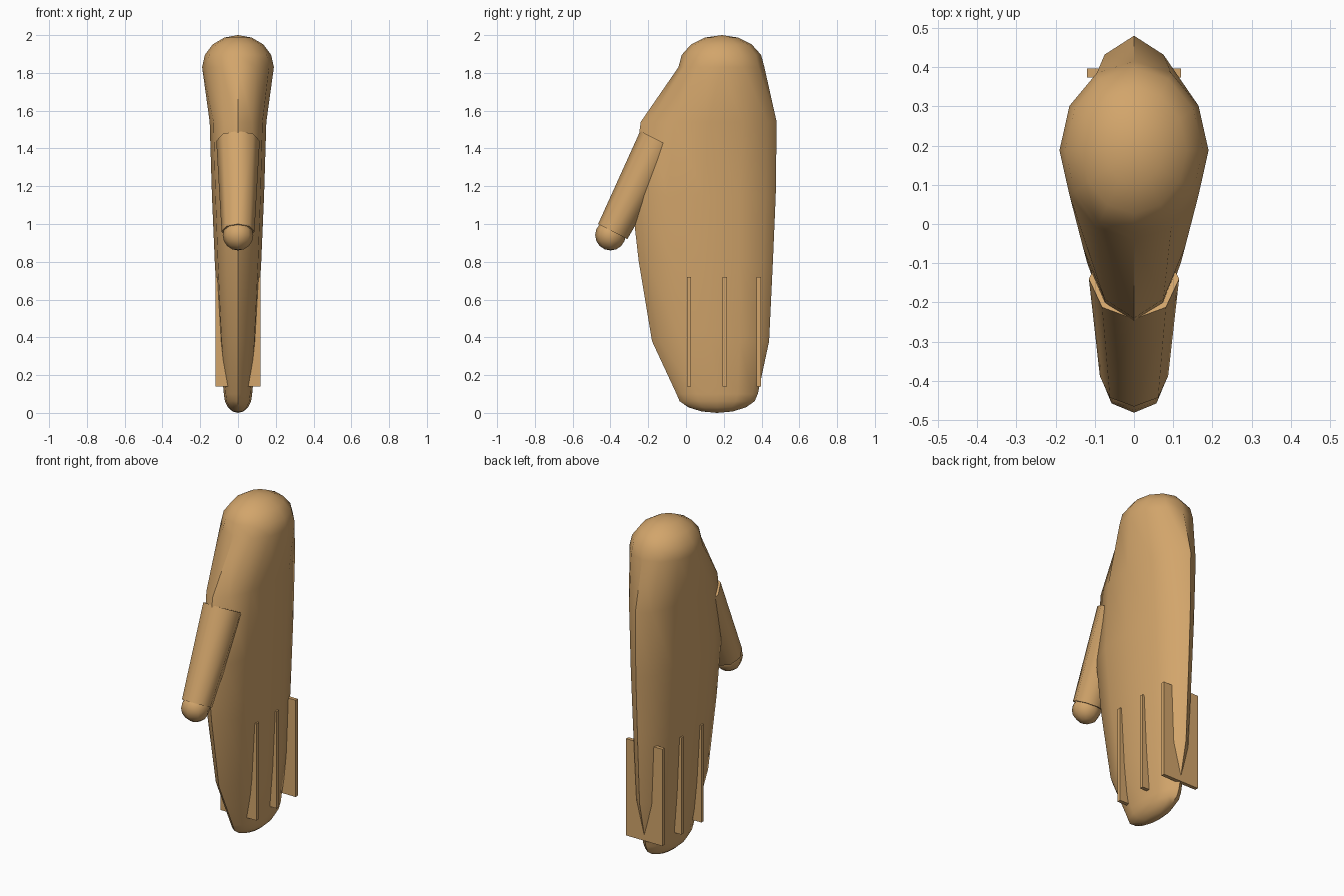
import bpy, bmesh
from math import sin, cos, pi, radians
from mathutils import Vector

cube = bpy.data.objects.get("Cube")
if cube:
    bpy.data.objects.remove(cube)

# Single skin colour
skin = bpy.data.materials.new("tan_skin")
skin.use_nodes = True
TAN = (0.645, 0.376, 0.147, 1)
skin.diffuse_color = TAN
skin.node_tree.nodes["Principled BSDF"].inputs["Base Color"].default_value = TAN


def finish(name, bm, smooth=True):
    bmesh.ops.recalc_face_normals(bm, faces=bm.faces)
    mesh = bpy.data.meshes.new(name)
    bm.to_mesh(mesh)
    bm.free()
    mesh.materials.append(skin)
    ob = bpy.data.objects.new(name, mesh)
    bpy.context.collection.objects.link(ob)
    if smooth:
        bpy.ops.object.select_all(action="DESELECT")
        ob.select_set(True)
        bpy.context.view_layer.objects.active = ob
        bpy.ops.object.shade_smooth_by_angle(angle=radians(35))
    return ob


def loft(name, rings, poles, sides=12):
    """Skin elliptical rings (z, y front, y back, half width), closed at two poles."""
    bm = bmesh.new()
    loops = []
    for z, front, back, half in rings:
        cy, ry = (front + back) / 2, (back - front) / 2
        angles = [2 * pi * i / sides for i in range(sides)]
        loops.append([bm.verts.new((half * sin(a), cy + ry * cos(a), z)) for a in angles])
    for low, high in zip(loops, loops[1:]):
        for i in range(sides):
            j = (i + 1) % sides
            bm.faces.new((low[i], low[j], high[j], high[i]))
    for loop, pole in ((loops[0], poles[0]), (loops[-1], poles[1])):
        tip = bm.verts.new(pole)
        for i in range(sides):
            bm.faces.new((loop[i], loop[(i + 1) % sides], tip))
    return finish(name, bm)


def dome(ring, height):
    """Shrinking rings that round off an end ring."""
    z, front, back, half = ring
    cy, ry = (front + back) / 2, (back - front) / 2
    result = []
    for a in (pi / 8, pi / 4, 3 * pi / 8):
        c = cos(a)
        result.append((z + height * sin(a), cy - ry * c, cy + ry * c, half * c))
    return result


# Palm and joined fingers, rounded at the fingertips and the wrist
palm = [
    (0.10, -0.05, 0.38, 0.075),
    (0.38, -0.18, 0.44, 0.10),
    (0.80, -0.25, 0.46, 0.123),
    (1.15, -0.29, 0.475, 0.138),
    (1.54, -0.24, 0.48, 0.15),
    (1.83, -0.04, 0.415, 0.19),
]
rings = dome(palm[0], -0.10)[::-1] + palm + dome(palm[-1], 0.17)
loft("palm", rings, ((0, 0.165, 0), (0, 0.19, 2)))

# Thumb: tapered tube leaning forward
top, end = Vector((0, -0.14, 1.44)), Vector((0, -0.388, 0.96))
axis = end - top
side = Vector((1, 0, 0))
across = axis.normalized().cross(side)
bm = bmesh.new()
loops = []
for centre, radius in ((top, 0.115), (end, 0.087)):
    loops.append([bm.verts.new(centre + radius * (side * cos(i * pi / 4) + across * sin(i * pi / 4)))
                  for i in range(8)])
    bm.faces.new(loops[-1])
for i in range(8):
    j = (i + 1) % 8
    bm.faces.new((loops[0][i], loops[0][j], loops[1][j], loops[1][i]))
thumb = finish("thumb", bm)
thumb.data.set_sharp_from_angle(angle=radians(50))

# Rounded thumb tip
bm = bmesh.new()
bmesh.ops.create_uvsphere(bm, u_segments=8, v_segments=8, radius=0.081)
bmesh.ops.translate(bm, verts=bm.verts, vec=(0, -0.4, 0.941))
tip = finish("thumb_tip", bm)
tip.data.set_sharp_from_angle(angle=radians(50))

# Thin dividers between the fingers, passing through the hand
for n, y in enumerate((0.015, 0.205, 0.385)):
    bm = bmesh.new()
    bmesh.ops.create_cube(bm, size=1)
    bmesh.ops.scale(bm, verts=bm.verts, vec=(0.24, 0.022, 0.58))
    bmesh.ops.translate(bm, verts=bm.verts, vec=(0, y, 0.43))
    finish(f"finger_divider_{n + 1}", bm, smooth=False)
